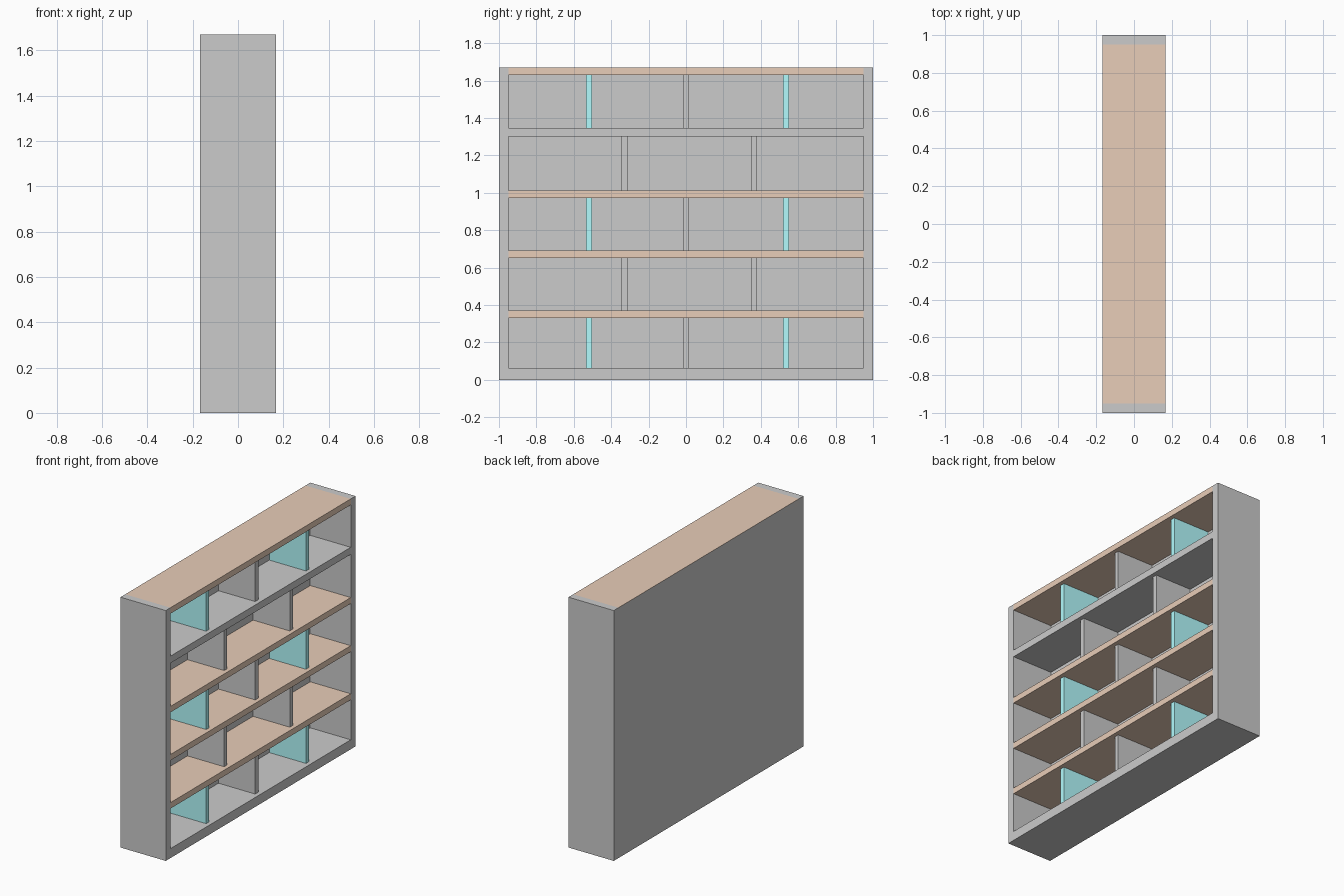
import bpy

if "Cube" in bpy.data.objects:
    bpy.data.objects.remove(bpy.data.objects["Cube"])

def material(name, rgb):
    m = bpy.data.materials.new(name)
    m.diffuse_color = (*rgb, 1)
    m.use_nodes = True
    m.node_tree.nodes["Principled BSDF"].inputs["Base Color"].default_value = m.diffuse_color
    return m

wood = material("wood", (0.81, 0.61, 0.48))
teal = material("teal", (0.45, 0.97, 0.99))
dark = material("dark_grey", (0.58, 0.58, 0.58))

def box(name, x, y, z, mat=None):
    """Box from (min, max) ranges on each axis."""
    bpy.ops.mesh.primitive_cube_add(size=1, location=[(a + b) / 2 for a, b in (x, y, z)])
    ob = bpy.context.object
    ob.name = name
    ob.scale = [b - a for a, b in (x, y, z)]
    bpy.ops.object.transform_apply(location=False, rotation=False, scale=True)
    if mat:
        ob.data.materials.append(mat)
    return ob

D, H = 0.167, 1.67            # half depth, height
W, IN = 1.0, 0.95             # outer and inner half width
BACK = -0.132                 # inner face of the back panel
FRONT = D - 0.028             # dividers sit slightly behind the front

# Carcass: sides, base, fixed middle board and back panel
box("side_left", (-D, D), (-W, -IN), (0, H))
box("side_right", (-D, D), (IN, W), (0, H))
box("base_board", (-D, D), (-IN, IN), (0, 0.063))
box("middle_board", (BACK, D), (-IN, IN), (1.30, 1.347))
box("back_panel", (-D, BACK), (-IN, IN), (0.063, H - 0.001))

# Wooden shelves and top, let into the back panel
for i, z in enumerate((0.33, 0.651, 0.972)):
    box(f"shelf_{i + 1}", (-D + 0.001, D), (-IN, IN), (z, z + 0.04), wood)
box("top_board", (-D, D), (-IN, IN), (1.63, H), wood)

# Upright dividers, alternating three and two per row
three = ((-0.518, teal), (-0.001, dark), (0.534, teal))
two = ((-0.328, dark), (0.363, dark))
rows = ((0.063, 0.33), (0.37, 0.651), (0.691, 0.972), (1.012, 1.30), (1.347, 1.63))
for r, z in enumerate(rows):
    for k, (y, mat) in enumerate(two if r % 2 else three):
        box(f"divider_{r + 1}_{k + 1}", (BACK, FRONT), (y - 0.016, y + 0.016), z, mat)
